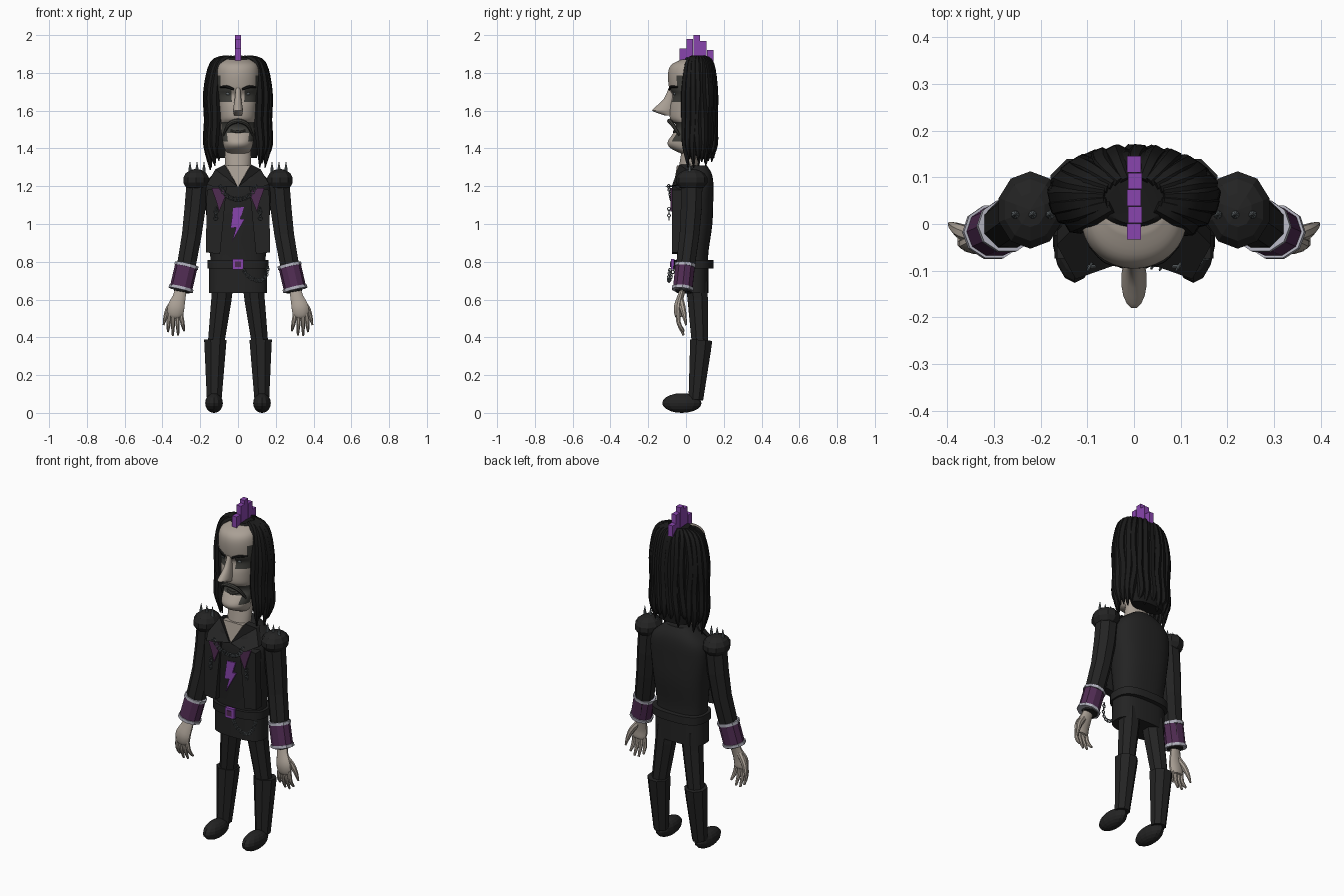
import bpy, bmesh, math, random
from mathutils import Vector

random.seed(4)
default_cube = bpy.data.objects.get("Cube")
if default_cube:
    bpy.data.objects.remove(default_cube, do_unlink=True)


def material(name, red, green, blue):
    mat = bpy.data.materials.new(name)
    mat.use_nodes = True
    colour = (red, green, blue, 1)
    mat.diffuse_color = colour
    for node in mat.node_tree.nodes:
        if node.type == 'BSDF_PRINCIPLED':
            node.inputs["Base Color"].default_value = colour
    return mat


SKIN = material("pale skin", .40, .35, .30)
HAIR = material("black hair", .010, .010, .010)
CLOTH = material("black cloth", .017, .017, .017)
MAKEUP = material("dark makeup", .05, .05, .044)
PURPLE = material("bright purple", .25, .06, .42)
PLUM = material("dark plum", .08, .025, .085)
SILVER = material("light silver", .45, .45, .52)
STEEL = material("dull steel", .13, .15, .16)
SIDES = (("left", 1), ("right", -1))


def build(name, bm, mat, smooth=True):
    bmesh.ops.recalc_face_normals(bm, faces=bm.faces[:])
    mesh = bpy.data.meshes.new(name)
    bm.to_mesh(mesh)
    bm.free()
    mesh.materials.append(mat)
    if smooth:
        mesh.shade_smooth()
        mesh.set_sharp_from_angle(angle=math.radians(40))
    obj = bpy.data.objects.new(name, mesh)
    bpy.context.scene.collection.objects.link(obj)
    return obj


def refine(rows, steps):
    """Catmull-Rom interpolation of any tuples."""
    if steps < 2:
        return rows
    out = []
    last = len(rows) - 1
    for i in range(last):
        quad = rows[max(i - 1, 0)], rows[i], rows[i + 1], rows[min(i + 2, last)]
        for k in range(steps):
            t = k / steps
            out.append(tuple(b + t * (c - a) / 2 + t * t * (a - 2.5 * b + 2 * c - d / 2)
                             + t ** 3 * (3 * (b - c) + d - a) / 2
                             for a, b, c, d in zip(*quad)))
    return out + [rows[last]]


def bridge(name, rings, mat, smooth):
    bm = bmesh.new()
    loops = [[bm.verts.new(p) for p in ring] for ring in rings]
    n = len(loops[0])
    for low, high in zip(loops, loops[1:]):
        for i in range(n):
            j = (i + 1) % n
            bm.faces.new((low[i], low[j], high[j], high[i]))
    bm.faces.new(loops[0][::-1])
    bm.faces.new(loops[-1])
    return build(name, bm, mat, smooth)


def loft(name, rows, mat, n=24, steps=1, power=2, smooth=True):
    """Stack of level rings given as x, y, z, half width, half depth."""
    rings = []
    for x, y, z, rx, ry in refine(rows, steps):
        ring = []
        for i in range(n):
            a = math.tau * (i + .5) / n
            c, s = math.cos(a), math.sin(a)
            ring.append((x + rx * math.copysign(abs(c) ** (2 / power), c),
                         y + ry * math.copysign(abs(s) ** (2 / power), s), z))
        rings.append(ring)
    return bridge(name, rings, mat, smooth)


def tube(name, rows, mat, n=8, steps=1, flat=1, smooth=True):
    """Sweep along x, y, z, radius rows."""
    rows = refine(rows, steps)
    points = [Vector(r[:3]) for r in rows]
    u, rings = Vector((0, 1, .01)), []
    for i, p in enumerate(points):
        t = (points[min(i + 1, len(points) - 1)] - points[max(i - 1, 0)]).normalized()
        u = (u - t * u.dot(t)).normalized()
        v, r = t.cross(u), max(rows[i][3], .001)
        angles = [math.tau * (k + .5) / n for k in range(n)]
        rings.append([p + u * math.cos(a) * r * flat + v * math.sin(a) * r for a in angles])
    return bridge(name, rings, mat, smooth)


def plate(name, points, depth, mat):
    """Flat outline thickened towards the back."""
    bm = bmesh.new()
    face = bm.faces.new([bm.verts.new(p) for p in points])
    new = bmesh.ops.extrude_face_region(bm, geom=[face])["geom"]
    bmesh.ops.translate(bm, vec=(0, depth, 0), verts=[g for g in new if isinstance(g, bmesh.types.BMVert)])
    return build(name, bm, mat, False)


def box(name, centre, size, mat):
    x, y, z = centre
    w, d, h = (v / 2 for v in size)
    return plate(name, [(x + i * w, y - d, z + k * h) for i, k in ((-1, -1), (1, -1), (1, 1), (-1, 1))], 2 * d, mat)


def ball(name, centre, size, mat, u=12, v=8, smooth=True):
    bm = bmesh.new()
    bmesh.ops.create_uvsphere(bm, u_segments=u, v_segments=v, radius=1)
    for vert in bm.verts:
        vert.co = Vector(centre) + Vector([a * b for a, b in zip(vert.co, size)])
    return build(name, bm, mat, smooth)


def chain(name, path, steps):
    for i, p in enumerate(refine(path, steps)):
        turn = (math.pi / 2, 0, 0) if i % 2 else (math.pi / 2, 0, math.pi / 3)
        bpy.ops.mesh.primitive_torus_add(location=p, rotation=turn, major_radius=.009,
                                         minor_radius=.0028, major_segments=10, minor_segments=5)
        link = bpy.context.object
        link.name = f"{name}_link_{i + 1}"
        link.data.materials.append(STEEL)


# Head: height, front, back, half width
profile = [(1.37, -.02, .07, .055), (1.40, -.08, .07, .072), (1.43, -.098, .07, .08),
           (1.47, -.075, .08, .087), (1.50, -.052, .09, .09), (1.53, -.058, .1, .09),
           (1.56, -.085, .1, .092), (1.62, -.085, .11, .098), (1.68, -.072, .11, .106),
           (1.72, -.09, .11, .11), (1.80, -.095, .11, .112), (1.845, -.075, .1, .1), (1.872, -.02, .08, .065)]
head = loft("head", [(0, (f + b) / 2, z, w, (b - f) / 2) for z, f, b, w in profile], SKIN, 48, 5)
head.data.materials.append(MAKEUP)
for face in head.data.polygons:
    x, y, z = face.center
    x = abs(x)
    eye = x > .03 and y < .02 and 1.65 < z < (1.78 if y > -.05 else 1.715)
    beard = y < 0 and (1.485 < z < 1.54 and x < .08 or 1.44 < z < 1.54 and x > .055)
    face.material_index = int(eye or beard)

loft("nose", [(0, -.082, 1.72, .012, .01), (0, -.09, 1.66, .018, .03), (0, -.114, 1.612, .026, .058),
              (0, -.118, 1.597, .027, .058), (0, -.09, 1.575, .02, .025)], SKIN, 16, 3)
tube("moustache", [(-.078, -.035, 1.47, .006), (-.05, -.07, 1.525, .011), (0, -.088, 1.546, .012),
                   (.05, -.07, 1.525, .011), (.078, -.035, 1.47, .006)], MAKEUP, 8, 4)
tube("lower_lip", [(-.04, -.045, 1.495, .005), (0, -.06, 1.488, .01), (.04, -.045, 1.495, .005)], MAKEUP, 8, 4)
loft("neck", [(0, 0, 1.21, .055, .055), (0, .015, 1.32, .07, .05), (0, .03, 1.41, .07, .05)], SKIN, 20, 3)
plate("chest_skin", [(0, -.066, 1.195), (.065, -.048, 1.31), (-.065, -.048, 1.31)], .03, SKIN)
for side, s in SIDES:
    ball(side + "_eye", (s * .05, -.056, 1.69), (.014, .012, .009), STEEL)
    tube(side + "_brow", [(s * .022, -.088, 1.712, .006), (s * .06, -.077, 1.727, .008),
                          (s * .095, -.045, 1.725, .004)], HAIR, 6, 3)

# Hair: solid mass with wavy locks over it
loft("hair_mass", [(0, .105, 1.35, .10, .045), (0, .095, 1.5, .145, .065), (0, .085, 1.65, .15, .075),
                   (0, .075, 1.78, .142, .082), (0, .065, 1.85, .115, .08), (0, .06, 1.882, .07, .06)], HAIR, 28, 3)
LOCKS = 19
for i in range(LOCKS):
    a = math.radians(-42 + 264 * i / (LOCKS - 1))
    tip = 1.28 + .08 * random.random() + .03 * max(math.sin(a), 0)
    rows = []
    for z, spread, r in ((1.88, .4, .014), (1.845, .82, .022), (1.7, 1, .027),
                         (1.55, .98, .027), (1.42, 1.03, .023), (tip, .93, .003)):
        b = a + random.uniform(-.07, .07) * (z < 1.8)
        rows.append((.158 * spread * math.cos(b), .06 + .085 * spread * math.sin(b), z, r))
    tube(f"hair_lock_{i + 1}", rows, HAIR, 7, 4)
for i, top in enumerate((1.93, 1.98, 2, 1.97, 1.92)):
    box(f"mohawk_spike_{i + 1}", (.002 * (i % 2), -.016 + .036 * i, (1.855 + top) / 2),
        (.03, .035, top - 1.855), PURPLE)

# Torso, shirt hem and belt
loft("jacket_body", [(0, .035, .79, .145, .082), (0, .035, .86, .15, .085), (0, .04, 1, .163, .1),
                     (0, .04, 1.14, .178, .105), (0, .045, 1.22, .17, .1), (0, .055, 1.27, .125, .08),
                     (0, .06, 1.31, .07, .05)], CLOTH, 32, 3, 2.6)
loft("shirt_hem", [(0, .035, .635, .155, .085), (0, .035, .78, .153, .085)], CLOTH, 28, 1, 2.8)
loft("belt", [(0, .04, .765, .163, .105), (0, .04, .81, .163, .105)], CLOTH, 28, 1, 2.8)
box("buckle", (0, -.07, .787), (.058, .02, .058), PURPLE)
box("buckle_centre", (0, -.081, .787), (.03, .006, .03), PLUM)
bolt = [(-.025, 1.085), (.032, 1.09), (.012, 1.025), (.036, 1.027), (-.032, .905), (-.01, .982), (-.04, .977)]
plate("lightning_bolt", [(x, -.07, z) for x, z in bolt], .009, PURPLE)
chain("neck_chain", [(-.095, -.092, 1.2), (-.06, -.082, 1.15), (0, -.076, 1.13), (.06, -.082, 1.15), (.095, -.092, 1.2)], 5)
chain("belt_chain", [(.03, -.085, .755), (.06, -.09, .72), (.11, -.09, .7), (.145, -.08, .72), (.158, -.06, .77)], 4)

for side, s in SIDES:
    # Jacket front, lapel and collar
    flap = [(.06, 1.2), (.165, 1.18), (.17, .85), (.095, .84)]
    plate(side + "_jacket_front", [(s * x, -.074, z) for x, z in flap], .05, CLOTH)
    lapel = [(.065, 1.15), (.08, 1.19), (.14, 1.19), (.115, 1.12), (.1, 1.065)]
    plate(side + "_lapel", [(s * x, -.082, z) for x, z in lapel], .009, PLUM)
    plate(side + "_collar", [(s * .004, -.075, 1.2), (s * .07, -.035, 1.315), (s * .12, .0, 1.29)], .04, CLOTH)
    plate(side + "_collar_wing", [(s * .004, -.075, 1.2), (s * .12, .0, 1.29), (s * .165, -.045, 1.21),
                                  (s * .125, -.118, 1.195)], .03, CLOTH)
    chain(side + "_lapel_chain", [(s * .115, -.09, 1.08), (s * .118, -.09, 1.03)], 3)

    # Sleeve, shoulder pad and spikes
    ball(side + "_shoulder_pad", (s * .222, .03, 1.232), (.073, .085, .06), CLOTH, 10, 7, False)
    tube(side + "_sleeve", [(s * .215, .03, 1.22, .062), (s * .228, .028, 1.08, .06), (s * .245, .018, .94, .056),
                            (s * .27, 0, .8, .054), (s * .298, -.014, .64, .045)], CLOTH, 8, 1, 1, False)
    for k in range(3):
        x = s * (.18 + .037 * k)
        loft(f"{side}_shoulder_spike_{k + 1}", [(x, .02, 1.27, .01, .01), (x, .02, 1.295, .008, .008),
                                                (x, .02, 1.33, .001, .001)], STEEL, 8)

    # Cuff with pale rims
    top, low = Vector((s * .272, -.004, .785)), Vector((s * .303, -.018, .652))
    for part, start, end, r, mat in (("cuff", 0, 1, .06, PLUM), ("upper_rim", -.02, .1, .064, SILVER),
                                     ("lower_rim", .9, 1.02, .066, SILVER)):
        tube(f"{side}_{part}", [(*top.lerp(low, t), r) for t in (start, end)], mat, 10, 1, .9, False)

    # Hand: palm, four fingers and thumb
    tube(side + "_palm", [(s * .302, -.015, .66, .03), (s * .312, -.03, .61, .036), (s * .328, -.042, .56, .046),
                          (s * .332, -.04, .52, .042), (s * .333, -.036, .505, .03)], SKIN, 12, 3, .5)
    for k, (x, z) in enumerate(((.285, .435), (.317, .412), (.345, .41), (.371, .43))):
        base = .303 + .02 * k
        tube(f"{side}_finger_{k + 1}", [(s * base, -.042, .53, .013), (s * (base + x) / 2, -.038, .475, .012),
                                        (s * x, -.012, z, .006)], SKIN, 8, 4)
    tube(side + "_thumb", [(s * .33, -.03, .6, .018), (s * .365, -.018, .555, .017), (s * .383, -.008, .51, .012),
                           (s * .394, 0, .465, .005)], SKIN, 8, 4)

    # Trouser leg, boot shaft and shoe
    tube(side + "_trouser", [(s * .08, .055, .7, .062), (s * .088, .062, .6, .058), (s * .116, .074, .37, .047)],
         CLOTH, 8, 1, 1, False)
    tube(side + "_boot", [(s * .12, .08, .385, .064), (s * .121, .076, .33, .06), (s * .126, .052, .07, .042)],
         CLOTH, 8, 1, 1, False)
    ball(side + "_shoe", (s * .127, -.022, .052), (.048, .104, .052), CLOTH, 14, 10, False)
